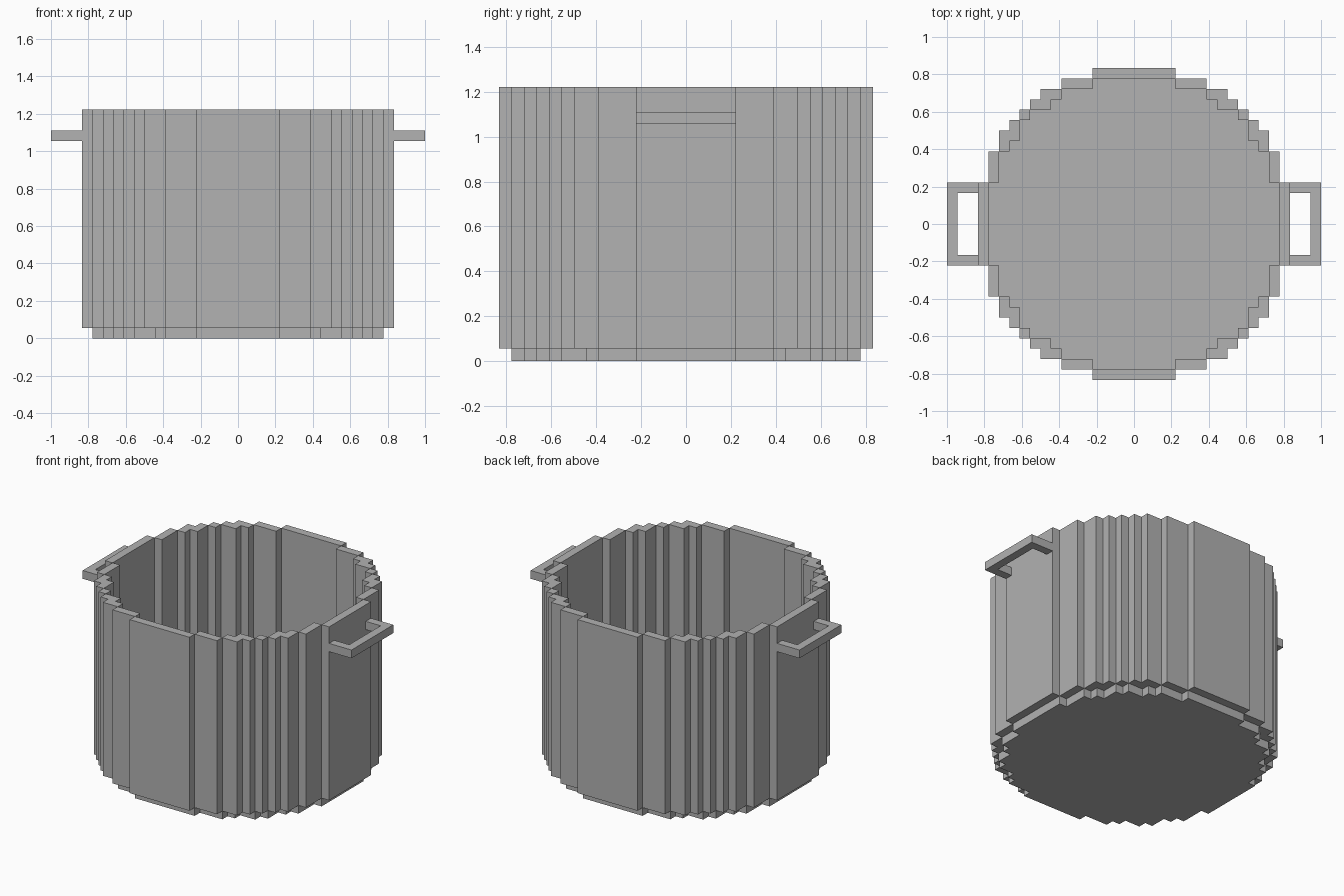
import bpy
import bmesh

if "Cube" in bpy.data.objects:
    bpy.data.objects.remove(bpy.data.objects["Cube"], do_unlink=True)

U = 2 / 36  # size of one block

grey = bpy.data.materials.new("plain grey")
grey.use_nodes = True
colour = (0.445, 0.445, 0.445, 1)
grey.diffuse_color = colour
grey.node_tree.nodes["Principled BSDF"].inputs["Base Color"].default_value = colour

# Stepped circles as (half depth, half width) rectangles stacked about the centre
OUTER = [(15, 4), (14, 7), (13, 9), (12, 10), (11, 11), (10, 12), (9, 13), (7, 14), (4, 15)]
INNER = [(14, 4), (13, 7), (12, 8), (11, 10), (10, 11), (8, 12), (7, 13), (4, 14)]


def inside(x, y, steps):
    return any(abs(y) < depth and abs(x) < width for depth, width in steps)


def block_part(name, rule, bottom, top):
    """Fill the grid cells chosen by rule and raise them into a solid."""
    bm = bmesh.new()
    for i in range(-18, 18):
        for j in range(-18, 18):
            if rule(i + 0.5, j + 0.5):
                corners = ((i, j), (i + 1, j), (i + 1, j + 1), (i, j + 1))
                bm.faces.new([bm.verts.new((x * U, y * U, bottom * U)) for x, y in corners])
    bmesh.ops.remove_doubles(bm, verts=bm.verts[:], dist=U / 10)
    raised = bmesh.ops.extrude_face_region(bm, geom=bm.faces[:], use_keep_orig=True)
    verts = [v for v in raised["geom"] if isinstance(v, bmesh.types.BMVert)]
    bmesh.ops.translate(bm, verts=verts, vec=(0, 0, (top - bottom) * U))
    bmesh.ops.recalc_face_normals(bm, faces=bm.faces[:])
    # Join the cells into large flat panels
    bmesh.ops.dissolve_limit(bm, angle_limit=0.01, verts=bm.verts[:], edges=bm.edges[:])
    bmesh.ops.recalc_face_normals(bm, faces=bm.faces[:])
    mesh = bpy.data.meshes.new(name)
    bm.to_mesh(mesh)
    bm.free()
    mesh.materials.append(grey)
    obj = bpy.data.objects.new(name, mesh)
    bpy.context.collection.objects.link(obj)
    return obj


# Pot base and wall
block_part("pot_base", lambda x, y: inside(x, y, INNER), 0, 1)
block_part("pot_wall", lambda x, y: inside(x, y, OUTER) and not inside(x, y, INNER), 1, 22)


# Loop handles on both sides
def handle_rule(side):
    def rule(x, y):
        reach = x * side
        return 15 < reach and abs(y) < 4 and (reach > 17 or abs(y) > 3)
    return rule


for name, side in (("left_handle", 1), ("right_handle", -1)):
    block_part(name, handle_rule(side), 19, 20)
